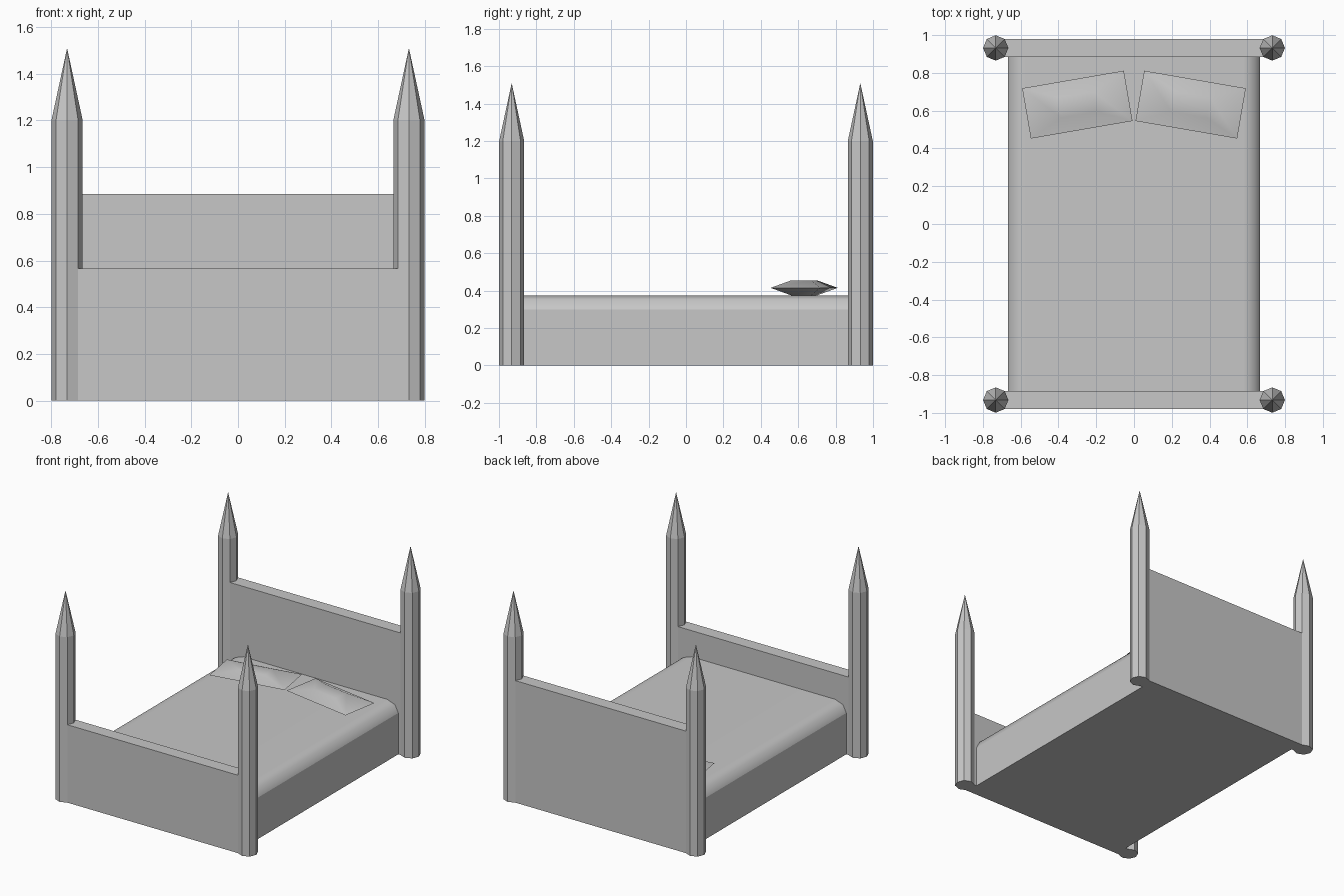
import bpy
import bmesh
import math
from mathutils import Matrix, Vector

if "Cube" in bpy.data.objects:
    bpy.data.objects.remove(bpy.data.objects["Cube"], do_unlink=True)

GREY = (0.57, 0.57, 0.57, 1)
grey = bpy.data.materials.new("plain_grey")
grey.use_nodes = True
grey.diffuse_color = GREY
grey.node_tree.nodes["Principled BSDF"].inputs["Base Color"].default_value = GREY

POST_X, POST_Y, POST_R = 0.732, 0.932, 0.067
FLAT = POST_R * math.sin(math.pi / 4)


def add_object(name, bm, smooth_angle=None):
    bmesh.ops.recalc_face_normals(bm, faces=bm.faces)
    mesh = bpy.data.meshes.new(name)
    bm.to_mesh(mesh)
    bm.free()
    mesh.materials.append(grey)
    obj = bpy.data.objects.new(name, mesh)
    bpy.context.collection.objects.link(obj)
    if smooth_angle:
        bpy.ops.object.select_all(action="DESELECT")
        obj.select_set(True)
        bpy.context.view_layer.objects.active = obj
        bpy.ops.object.shade_smooth_by_angle(angle=math.radians(smooth_angle))
    return obj


def box(name, x, y, height, y_centre=0):
    bm = bmesh.new()
    place = Matrix.Translation((0, y_centre, height / 2)) @ Matrix.Diagonal((2 * x, 2 * y, height, 1))
    bmesh.ops.create_cube(bm, size=1, matrix=place)
    return add_object(name, bm)


def loft(bm, rings):
    """Skin a stack of equal vertex rings and cap both ends."""
    loops = [[bm.verts.new(p) for p in ring] for ring in rings]
    n = len(loops[0])
    for low, high in zip(loops, loops[1:]):
        for i in range(n):
            j = (i + 1) % n
            bm.faces.new((low[i], low[j], high[j], high[i]))
    bm.faces.new(loops[0])
    bm.faces.new(loops[-1])


# Octagonal posts with pointed tips
def post(name, x, y):
    bm = bmesh.new()
    rings = [[(x + POST_R * math.cos(i * math.pi / 4), y + POST_R * math.sin(i * math.pi / 4), z)
              for i in range(8)] for z in (0, 1.2)]
    loft(bm, rings)
    bm.faces.ensure_lookup_table()
    bmesh.ops.poke(bm, faces=[bm.faces[-1]])
    tip = max(bm.verts, key=lambda v: len(v.link_edges))
    tip.co = Vector((x, y, 1.51))
    add_object(name, bm)


for end, sy in (("front", -1), ("back", 1)):
    for side, sx in (("right", -1), ("left", 1)):
        post(f"{end}_{side}_post", sx * POST_X, sy * POST_Y)

# End boards and bed base
box("footboard", POST_X - FLAT, FLAT, 0.565, -POST_Y)
box("headboard", POST_X - FLAT, FLAT, 0.885, POST_Y)
box("bed_base", 0.667, POST_Y - FLAT, 0.30)

# Mattress top with rounded long sides
arc = [(0.577 + 0.09 * math.cos(a), 0.30 + 0.075 * math.sin(a))
       for a in (0, math.pi / 4, math.pi / 2)]
profile = arc + [(-x, z) for x, z in reversed(arc)]
bm = bmesh.new()
loft(bm, [[(x, y, z) for x, z in profile] for y in (FLAT - POST_Y, POST_Y - FLAT)])
mattress = add_object("mattress", bm, 50)
weighted = mattress.modifiers.new("even_shading", "WEIGHTED_NORMAL")
weighted.keep_sharp = True

# Pillows, turned slightly towards each other
CORNERS = ((-1, -1), (1, -1), (1, 1), (-1, 1))
for name, side in (("right_pillow", -1), ("left_pillow", 1)):
    bm = bmesh.new()
    sizes = ((0.095, 0.054, -0.04), (0.273, 0.135, 0), (0.095, 0.054, 0.04))
    loft(bm, [[(cx * w, cy * d, z) for cx, cy in CORNERS] for w, d, z in sizes])
    bm.transform(Matrix.Translation((side * 0.30, 0.632, 0.415))
                 @ Matrix.Rotation(math.radians(-side * 9.8), 4, "Z"))
    add_object(name, bm, 35)
